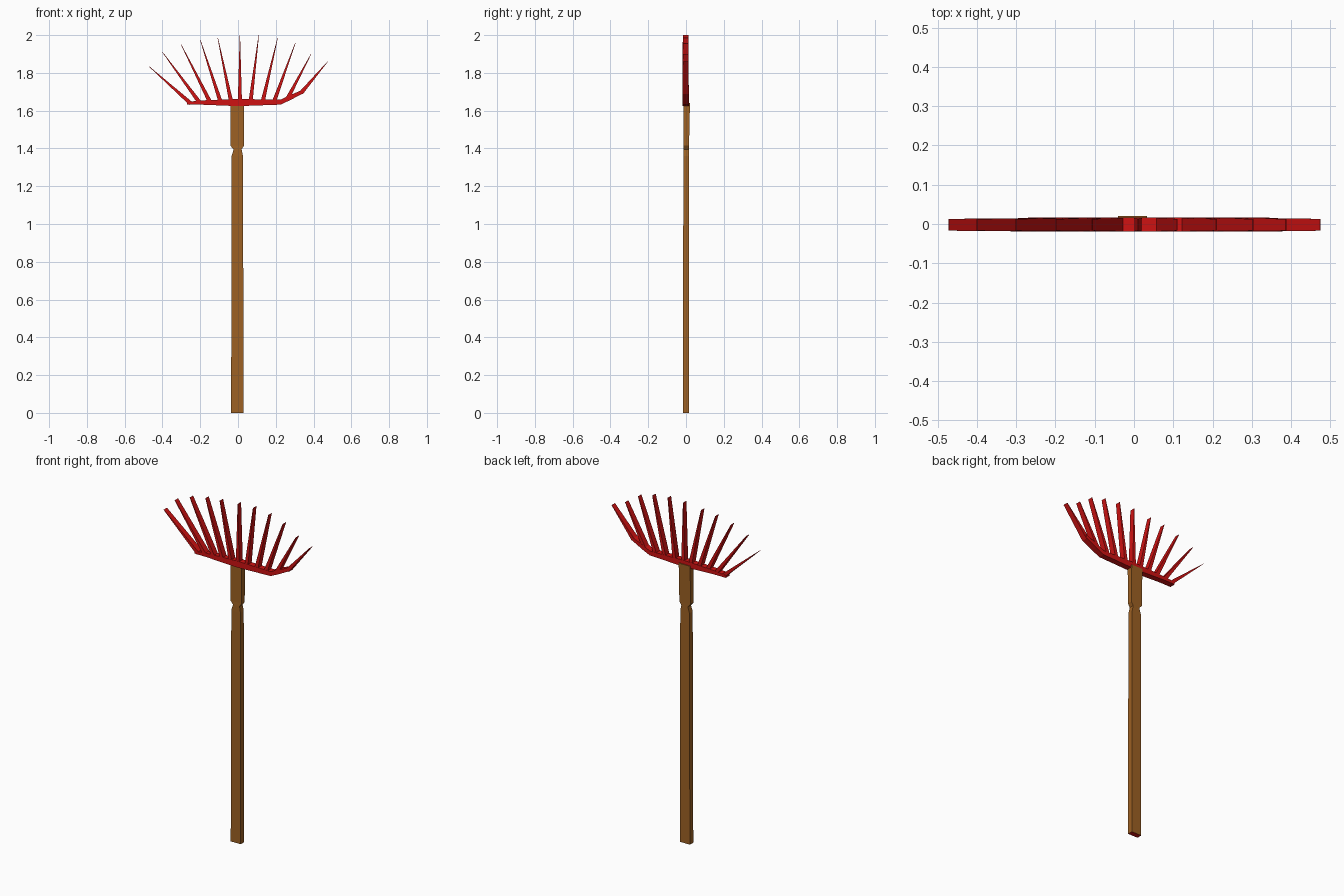
import bpy
import bmesh

cube = bpy.data.objects.get("Cube")
if cube:
    bpy.data.objects.remove(cube, do_unlink=True)


def material(name, color):
    mat = bpy.data.materials.new(name)
    mat.use_nodes = True
    mat.diffuse_color = color
    bsdf = next(n for n in mat.node_tree.nodes if n.type == 'BSDF_PRINCIPLED')
    bsdf.inputs["Base Color"].default_value = color
    return mat


wood = material("wood brown", (0.34, 0.12, 0.017, 1))
red = material("red paint", (0.62, 0.006, 0.006, 1))


def loft(name, rings, mats):
    """Join successive four-point rings into a capped solid."""
    bm = bmesh.new()
    loops = [[bm.verts.new(p) for p in ring] for ring in rings]
    for a, b in zip(loops, loops[1:]):
        for i in range(4):
            j = (i + 1) % 4
            bm.faces.new((a[i], a[j], b[j], b[i]))
    bm.faces.new(loops[0][::-1])
    bm.faces.new(loops[-1])
    bmesh.ops.recalc_face_normals(bm, faces=bm.faces)
    mesh = bpy.data.meshes.new(name)
    bm.to_mesh(mesh)
    bm.free()
    for mat in mats:
        mesh.materials.append(mat)
    obj = bpy.data.objects.new(name, mesh)
    bpy.context.collection.objects.link(obj)
    return obj


def level(z, x0, x1, y0, y1):
    return [(x0, y0, z), (x1, y0, z), (x1, y1, z), (x0, y1, z)]


# Wooden handle with a notched neck; its bottom end is painted
handle = loft("handle", [
    level(0, -0.037, 0.028, -0.015, 0.016),
    level(0.7, -0.034, 0.028, -0.015, 0.016),
    level(1.36, -0.034, 0.026, -0.014, 0.016),
    level(1.395, -0.023, 0.019, -0.013, 0.016),
    level(1.415, -0.041, 0.032, -0.012, 0.016),
    level(1.64, -0.041, 0.033, -0.013, 0.021),
], [wood, red])
for face in handle.data.polygons:
    if face.normal.z < -0.9:
        face.material_index = 1


# Crossbar, rising at its left end
def bar_section(x, z0, z1):
    return [(x, -0.019, z0), (x, 0.016, z0), (x, 0.016, z1), (x, -0.019, z1)]


loft("crossbar", [
    bar_section(-0.27, 1.632, 1.646),
    bar_section(-0.2, 1.632, 1.654),
    bar_section(0, 1.624, 1.662),
    bar_section(0.225, 1.632, 1.658),
    bar_section(0.275, 1.655, 1.682),
    bar_section(0.345, 1.692, 1.712),
], [red])

# Tines: base x, base z, tip x, tip z; flat blades tapering to the tip
tines = [
    (-0.25, 1.638, -0.472, 1.835), (-0.205, 1.645, -0.4, 1.91),
    (-0.148, 1.645, -0.302, 1.952), (-0.092, 1.645, -0.2, 1.975),
    (-0.036, 1.645, -0.107, 1.985), (0.01, 1.645, 0.01, 1.997),
    (0.066, 1.645, 0.11, 2.0), (0.13, 1.645, 0.21, 1.986),
    (0.19, 1.645, 0.303, 1.957), (0.26, 1.66, 0.387, 1.9),
    (0.335, 1.695, 0.475, 1.86),
]
for i, (bx, bz, tx, tz) in enumerate(tines, 1):
    dx, dz = tx - bx, tz - bz
    length = (dx * dx + dz * dz) ** 0.5
    nx, nz = dz / length, -dx / length

    def section(x, z, half, front, back):
        return [(x - nx * half, front, z - nz * half),
                (x + nx * half, front, z + nz * half),
                (x + nx * half, back, z + nz * half),
                (x - nx * half, back, z - nz * half)]

    loft(f"tine_{i}", [section(bx, bz, 0.011, -0.019, 0.015),
                       section(tx, tz, 0.001, -0.017, 0.013)], [red])
